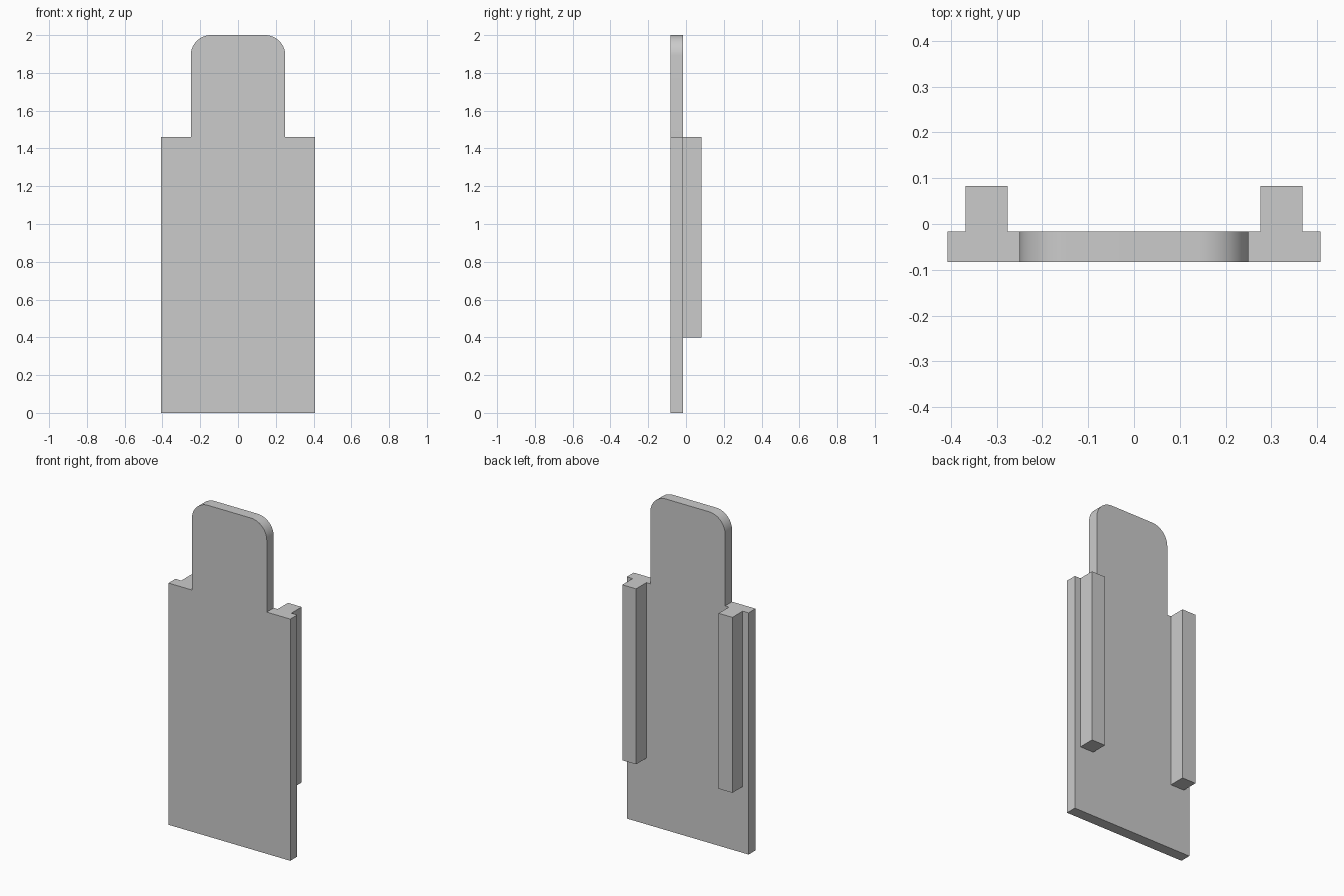
import bpy, bmesh
from math import sin, cos, pi

if "Cube" in bpy.data.objects:
    bpy.data.objects.remove(bpy.data.objects["Cube"])

HALF_W, TAB_W, SHOULDER, TOP, R = 0.407, 0.25, 1.46, 2.0, 0.107
FRONT, PLATE_BACK, RAIL_BACK = -0.0825, -0.016, 0.0825


def extrude_profile(name, points, y0, y1):
    """Solid made from an x-z outline, extruded along y."""
    bm = bmesh.new()
    face = bm.faces.new([bm.verts.new((x, y0, z)) for x, z in points])
    new = bmesh.ops.extrude_face_region(bm, geom=[face], use_keep_orig=True)["geom"]
    verts = [v for v in new if isinstance(v, bmesh.types.BMVert)]
    bmesh.ops.translate(bm, verts=verts, vec=(0, y1 - y0, 0))
    bmesh.ops.recalc_face_normals(bm, faces=bm.faces)
    mesh = bpy.data.meshes.new(name)
    bm.to_mesh(mesh)
    bm.free()
    obj = bpy.data.objects.new(name, mesh)
    bpy.context.collection.objects.link(obj)
    return obj


# Plate with a narrower, round-cornered tab: right half, then mirrored
half = [(HALF_W, 0), (HALF_W, SHOULDER), (TAB_W, SHOULDER)]
half += [(TAB_W - R + R * cos(a), TOP - R + R * sin(a))
         for a in (i * pi / 2 / 16 for i in range(17))]
outline = half + [(-x, z) for x, z in reversed(half)]
plate = extrude_profile("tabbed_plate", outline, FRONT, PLATE_BACK)

# Two square rails on the back, flush with the shoulders, fused to the plate
for side, s in (("left", -1), ("right", 1)):
    rail = extrude_profile(
        side + "_rail",
        [(s * x, z) for x, z in ((0.276, 0.4), (0.368, 0.4),
                                 (0.368, SHOULDER), (0.276, SHOULDER))],
        PLATE_BACK - 0.03, RAIL_BACK)
    rail.hide_render = True
    rail.hide_set(True)
    fuse = plate.modifiers.new("fuse_" + side + "_rail", 'BOOLEAN')
    fuse.operation = 'UNION'
    fuse.solver = 'EXACT'
    fuse.object = rail

# Smooth rounded corners, sharp edges elsewhere
bpy.context.view_layer.objects.active = plate
plate.select_set(True)
for mod in list(plate.modifiers):
    bpy.ops.object.modifier_apply(modifier=mod.name)
bpy.ops.object.shade_smooth_by_angle(angle=pi / 6)
